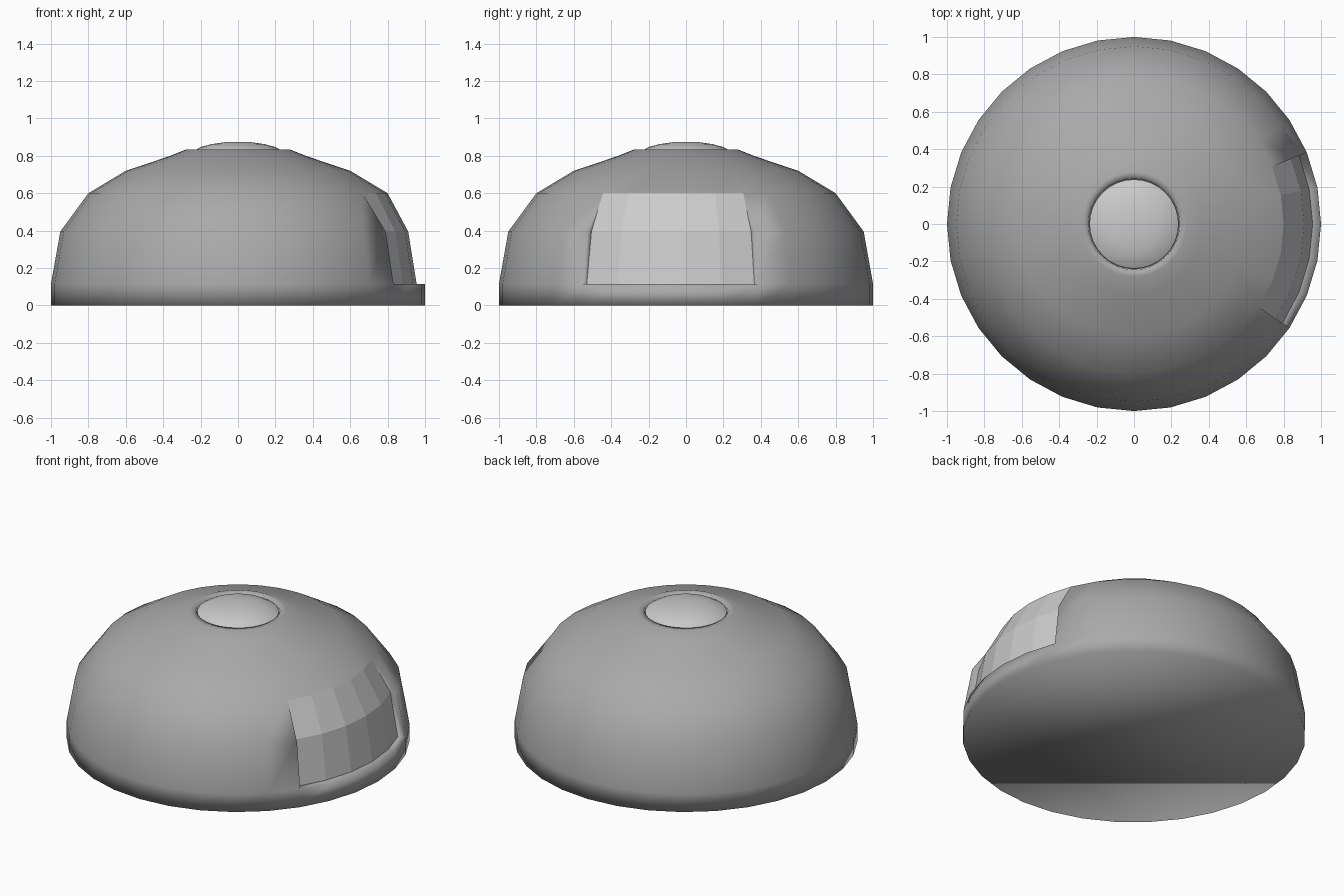
import bpy, bmesh
from math import cos, sin, pi

if "Cube" in bpy.data.objects:
    bpy.data.objects.remove(bpy.data.objects["Cube"])

N = 32                      # sides around the dome
FIRST, LAST = -3, 2         # columns bounding the recessed window


def pt(r, z, j):
    a = 2 * pi * j / N
    return (r * cos(a), r * sin(a), z)


def material(name, v):
    m = bpy.data.materials.new(name)
    m.diffuse_color = (v, v, v, 1)
    m.use_nodes = True
    m.node_tree.nodes["Principled BSDF"].inputs["Base Color"].default_value = m.diffuse_color
    return m


def finish(bm, name, smooth, mat=None, recalc=True):
    if recalc:
        bmesh.ops.recalc_face_normals(bm, faces=bm.faces)
    for f in bm.faces:
        f.smooth = smooth
    me = bpy.data.meshes.new(name)
    bm.to_mesh(me)
    bm.free()
    ob = bpy.data.objects.new(name, me)
    bpy.context.collection.objects.link(ob)
    if mat:
        me.materials.append(mat)
    return ob


def revolve(bm, profile, skip=lambda i, j: False):
    rings = [[bm.verts.new(pt(r, z, j)) for j in range(N)] for r, z in profile]
    for i in range(len(rings) - 1):
        for j in range(N):
            if not skip(i, j):
                k = (j + 1) % N
                bm.faces.new((rings[i][j], rings[i][k],
                              rings[i + 1][k], rings[i + 1][j]))
    bm.faces.new(rings[0][::-1])
    bm.faces.new(rings[-1])
    return rings


dark = material("dark_grey", 0.4)

# dome body with an opening, its ledge and its side walls
body_profile = [(1, 0), (1, 0.115), (0.95, 0.395), (0.80, 0.60), (0.60, 0.72),
                (0.37, 0.797), (0.28, 0.833), (0.245, 0.833), (0.24, 0.80)]
panel_profile = [(0.955, 0.115), (0.91, 0.395), (0.80, 0.60)]
open_cols = {j % N for j in range(FIRST, LAST)}
bm = bmesh.new()
rings = revolve(bm, body_profile, lambda i, j: i in (1, 2) and j in open_cols)
low = {j: bm.verts.new(pt(*panel_profile[0], j)) for j in range(FIRST, LAST + 1)}
for j in range(FIRST, LAST):
    bm.faces.new((rings[1][j], rings[1][j + 1], low[j + 1], low[j]))
for j in (FIRST, LAST):
    mid = bm.verts.new(pt(*panel_profile[1], j))
    bm.faces.new((rings[1][j], rings[2][j], mid, low[j]))
    bm.faces.new((rings[2][j], rings[3][j], mid))
finish(bm, "dome_body", True, dark)

# faceted window panel set into the opening
bm = bmesh.new()
grid = [[bm.verts.new(pt(r, z, j)) for j in range(FIRST, LAST + 1)]
        for r, z in panel_profile]
for a, b in zip(grid, grid[1:]):
    for c in range(LAST - FIRST):
        bm.faces.new((a[c], a[c + 1], b[c + 1], b[c]))
finish(bm, "window_panel", False, recalc=False)

# rounded button on top
bm = bmesh.new()
revolve(bm, [(0.24, 0.80), (0.238, 0.825), (0.20, 0.847), (0.14, 0.863),
             (0.07, 0.873), (0.01, 0.875)])
cap = finish(bm, "top_button", True)
bpy.context.view_layer.objects.active = cap
cap.select_set(True)
bpy.ops.object.shade_smooth_by_angle()
